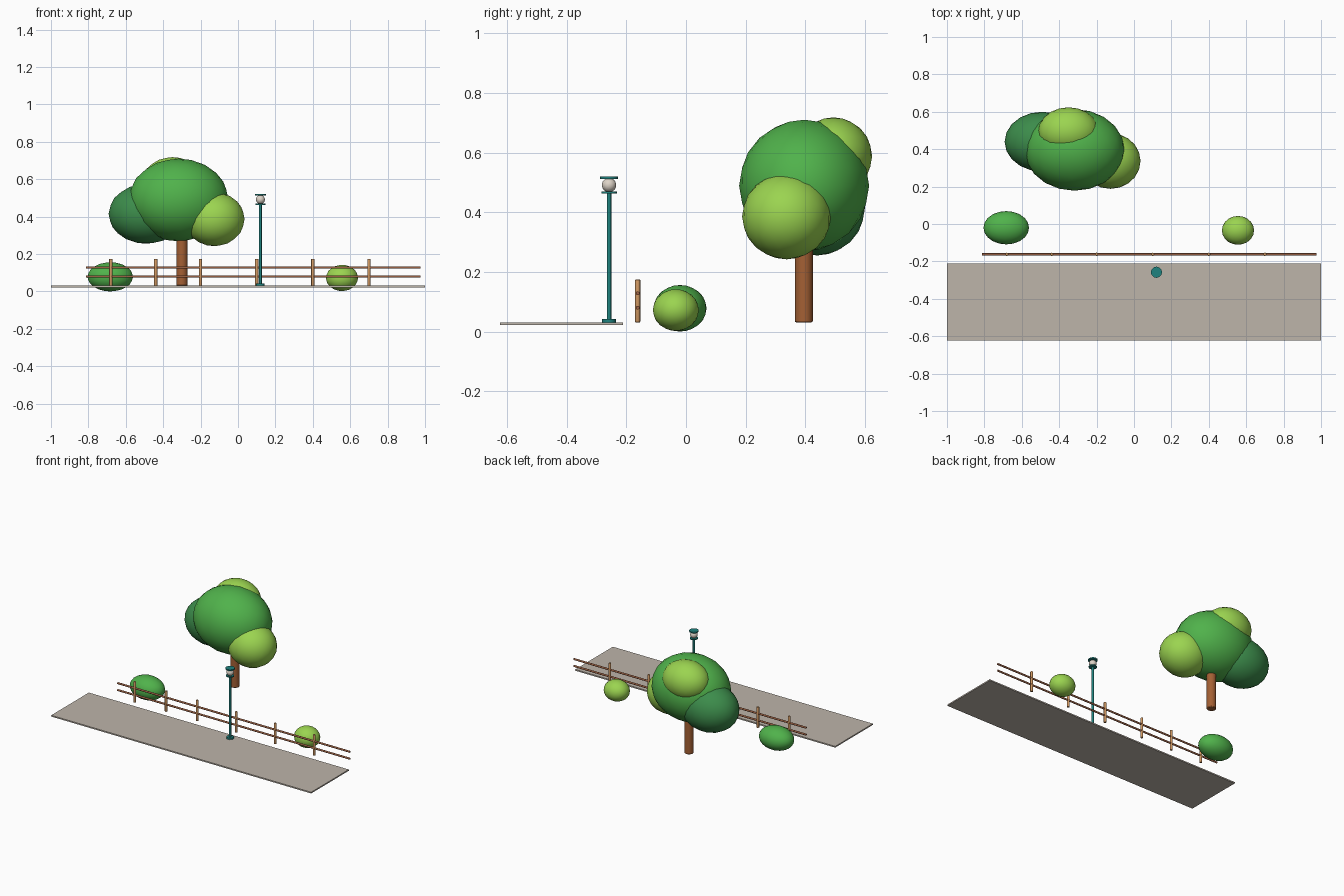
import bpy
import math

if "Cube" in bpy.data.objects:
    bpy.data.objects.remove(bpy.data.objects["Cube"])


def material(name, r, g, b):
    """Flat material from 0-255 display values."""
    def lin(c):
        c /= 255
        return c / 12.92 if c <= 0.04045 else ((c + 0.055) / 1.055) ** 2.4
    m = bpy.data.materials.new(name)
    m.diffuse_color = (lin(r), lin(g), lin(b), 1)
    m.use_nodes = True
    m.node_tree.nodes["Principled BSDF"].inputs["Base Color"].default_value = m.diffuse_color
    return m


PAVING = material("paving", 190, 181, 170)
TEAL = material("teal_metal", 30, 130, 126)
GLASS = material("lamp_glass", 222, 212, 200)
POST = material("post_wood", 208, 152, 98)
RAIL = material("rail_wood", 160, 100, 70)
BARK = material("bark", 164, 96, 52)
GREEN = material("leaf_green", 80, 178, 75)
DARK = material("leaf_dark_green", 60, 140, 75)
LIGHT = material("leaf_light_green", 155, 212, 80)


def finish(name, mat, smooth=True):
    ob = bpy.context.object
    ob.name = name
    ob.data.materials.append(mat)
    if smooth:
        bpy.ops.object.shade_smooth_by_angle(angle=math.radians(40))
    return ob


def blob(name, mat, loc, radii):
    bpy.ops.mesh.primitive_ico_sphere_add(subdivisions=3, radius=1, location=loc)
    bpy.context.object.scale = radii
    bpy.ops.object.transform_apply(location=False, rotation=False, scale=True)
    return finish(name, mat)


def rod(name, mat, x, y, z0, z1, r, sides=12, bevel=0):
    bpy.ops.mesh.primitive_cylinder_add(vertices=sides, radius=r, depth=z1 - z0,
                                        location=(x, y, (z0 + z1) / 2))
    ob = finish(name, mat)
    if bevel:
        mod = ob.modifiers.new("soft_edge", 'BEVEL')
        mod.width, mod.segments = bevel, 2
    return ob


# Paved path
bpy.ops.mesh.primitive_cube_add(size=1, location=(0, -0.4175, 0.026))
bpy.context.object.scale = (2, 0.413, 0.009)
bpy.ops.object.transform_apply(location=False, rotation=False, scale=True)
finish("path", PAVING, smooth=False)

# Tree
rod("trunk", BARK, -0.30, 0.395, 0.031, 0.40, 0.03, 16, bevel=0.004)
blob("crown_main", GREEN, (-0.318, 0.396, 0.489), (0.267, 0.218, 0.221))
blob("crown_left", DARK, (-0.49, 0.44, 0.415), (0.202, 0.16, 0.16))
blob("crown_right", LIGHT, (-0.126, 0.337, 0.386), (0.161, 0.149, 0.144))
blob("crown_back", LIGHT, (-0.35, 0.494, 0.588), (0.162, 0.13, 0.13))

# Bushes
blob("bush_left", GREEN, (-0.683, -0.02, 0.078), (0.122, 0.089, 0.078))
blob("bush_right", LIGHT, (0.556, -0.034, 0.072), (0.086, 0.077, 0.07))

# Fence: round posts threaded by two rails
FENCE_Y = -0.162
for i, x in enumerate((-0.68, -0.44, -0.20, 0.10, 0.40, 0.70)):
    rod(f"fence_post_{i + 1}", POST, x, FENCE_Y, 0.031, 0.174, 0.009, 10, bevel=0.002)
for name, z in (("lower_rail", 0.08), ("upper_rail", 0.128)):
    bpy.ops.mesh.primitive_cylinder_add(vertices=10, radius=0.0065, depth=1.788,
                                        location=(0.082, FENCE_Y, z),
                                        rotation=(0, math.pi / 2, 0))
    finish(name, RAIL)

# Street lamp
LX, LY = 0.12, -0.258
rod("lamp_base", TEAL, LX, LY, 0.030, 0.042, 0.023)
rod("lamp_pole", TEAL, LX, LY, 0.036, 0.466, 0.0075)
rod("lamp_collar", TEAL, LX, LY, 0.463, 0.470, 0.026)
rod("lamp_cap", TEAL, LX, LY, 0.512, 0.520, 0.03)
blob("lamp_globe", GLASS, (LX, LY, 0.491), (0.024, 0.024, 0.024))
